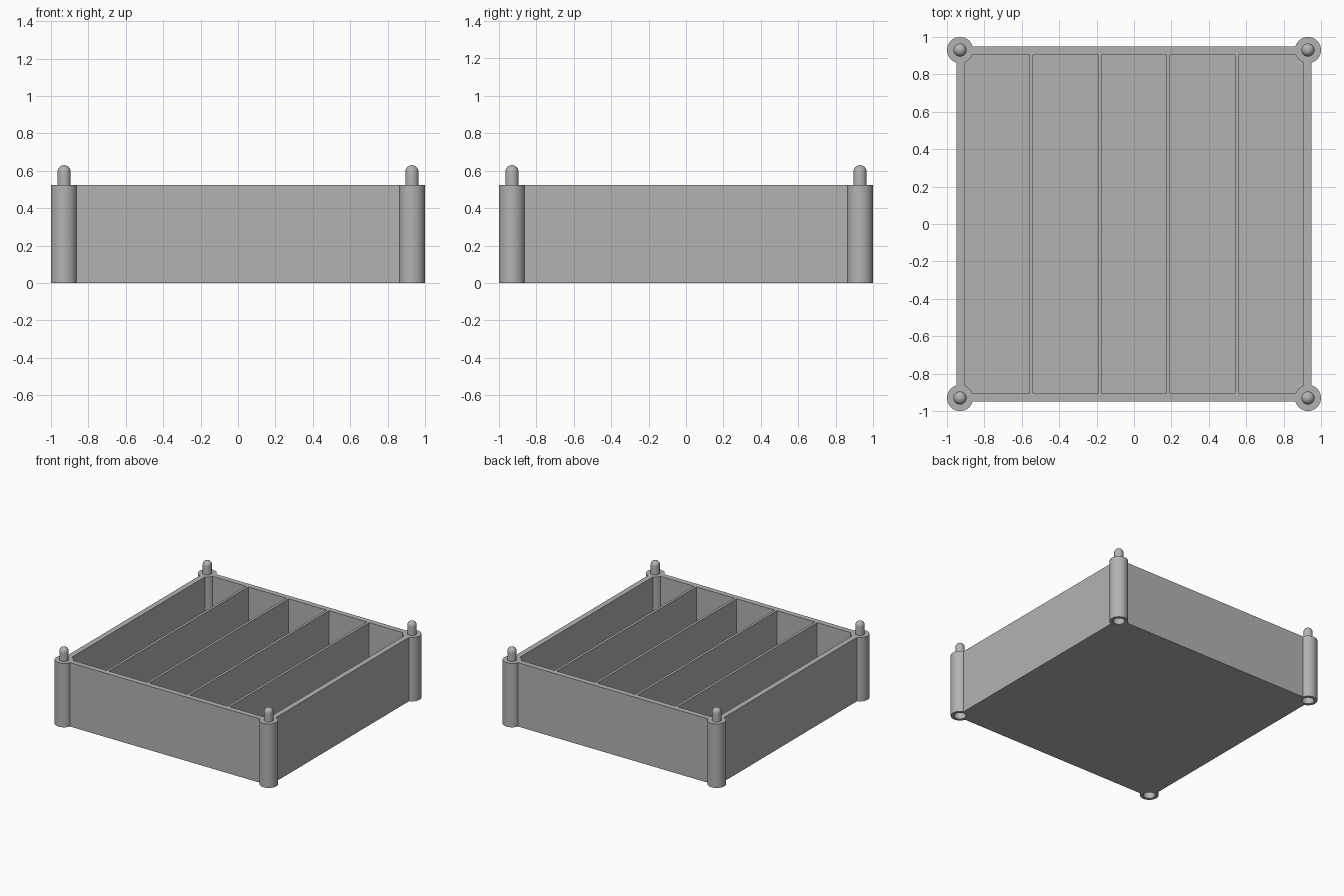
import bpy, bmesh, math
from mathutils import Matrix, Vector

cube = bpy.data.objects.get("Cube")
if cube:
    bpy.data.objects.remove(cube, do_unlink=True)

HEIGHT = 0.525
FLOOR = 0.04
OUTER, INNER = 0.95, 0.905
POST, POST_R = 0.93, 0.07
DIVIDER_T = 0.02
COMPARTMENTS = 5

grey = bpy.data.materials.new("light grey plastic")
grey.use_nodes = True
colour = (0.45, 0.45, 0.45, 1)
grey.diffuse_color = colour
grey.node_tree.nodes["Principled BSDF"].inputs["Base Color"].default_value = colour


def make_object(name, bm):
    bmesh.ops.recalc_face_normals(bm, faces=bm.faces)
    mesh = bpy.data.meshes.new(name)
    bm.to_mesh(mesh)
    bm.free()
    mesh.materials.append(grey)
    obj = bpy.data.objects.new(name, mesh)
    bpy.context.collection.objects.link(obj)
    return obj


def add_box(bm, low, high):
    low, high = Vector(low), Vector(high)
    matrix = Matrix.Translation((low + high) / 2) @ Matrix.Diagonal((*(high - low), 1))
    bmesh.ops.create_cube(bm, size=1, matrix=matrix)


def activate(obj):
    bpy.ops.object.select_all(action="DESELECT")
    obj.select_set(True)
    bpy.context.view_layer.objects.active = obj


def cut(target, cutter):
    cutter.hide_render = True
    mod = target.modifiers.new("cut", "BOOLEAN")
    mod.operation, mod.solver, mod.object = "DIFFERENCE", "EXACT", cutter
    activate(target)
    bpy.ops.object.modifier_apply(modifier=mod.name)
    bpy.data.objects.remove(cutter, do_unlink=True)


# Tray block
bm = bmesh.new()
add_box(bm, (-OUTER, -OUTER, 0), (OUTER, OUTER, HEIGHT))
tray = make_object("divided_tray", bm)

# Compartments, leaving thin dividers between them
bm = bmesh.new()
pitch = (2 * INNER + DIVIDER_T) / COMPARTMENTS
for i in range(COMPARTMENTS):
    x = -INNER + i * pitch
    add_box(bm, (x, -INNER, FLOOR), (x + pitch - DIVIDER_T, INNER, 1))
cut(tray, make_object("compartment_cutter", bm))

# Room for the corner posts
corners = [(sx * POST, sy * POST) for sx in (-1, 1) for sy in (-1, 1)]
bm = bmesh.new()
for x, y in corners:
    bmesh.ops.create_cone(bm, cap_ends=True, segments=48, radius1=POST_R - 0.005,
                          radius2=POST_R - 0.005, depth=2,
                          matrix=Matrix.Translation((x, y, HEIGHT / 2)))
cut(tray, make_object("post_cutter", bm))

# Corner posts: socket below, round-tipped peg on top
PEG_R, PEG_TOP, TIP = 0.035, 0.63, 0.035
SOCKET_R, SOCKET_DEPTH = 0.045, 0.12
profile = [(0, SOCKET_DEPTH), (SOCKET_R, SOCKET_DEPTH), (SOCKET_R, 0),
           (POST_R, 0), (POST_R, HEIGHT), (PEG_R, HEIGHT)]
for i in range(9):
    a = math.pi / 2 * i / 8
    r = PEG_R * math.cos(a) if i < 8 else 0
    profile.append((r, PEG_TOP - TIP + TIP * math.sin(a)))

bm = bmesh.new()
verts = [bm.verts.new((r, 0, z)) for r, z in profile]
edges = [bm.edges.new(pair) for pair in zip(verts, verts[1:])]
bmesh.ops.spin(bm, geom=verts + edges, cent=(0, 0, 0), axis=(0, 0, 1),
               angle=math.tau, steps=48)
bmesh.ops.remove_doubles(bm, verts=bm.verts, dist=0.0001)
post = make_object("corner_post", bm)
activate(post)
bpy.ops.object.shade_smooth_by_angle(angle=math.radians(35))

names = ["right_front", "right_back", "left_front", "left_back"]
for name, (x, y) in zip(names, corners):
    obj = post if name == names[0] else post.copy()
    obj.name = name + "_post"
    obj.location = (x, y, 0)
    if obj is not post:
        bpy.context.collection.objects.link(obj)
